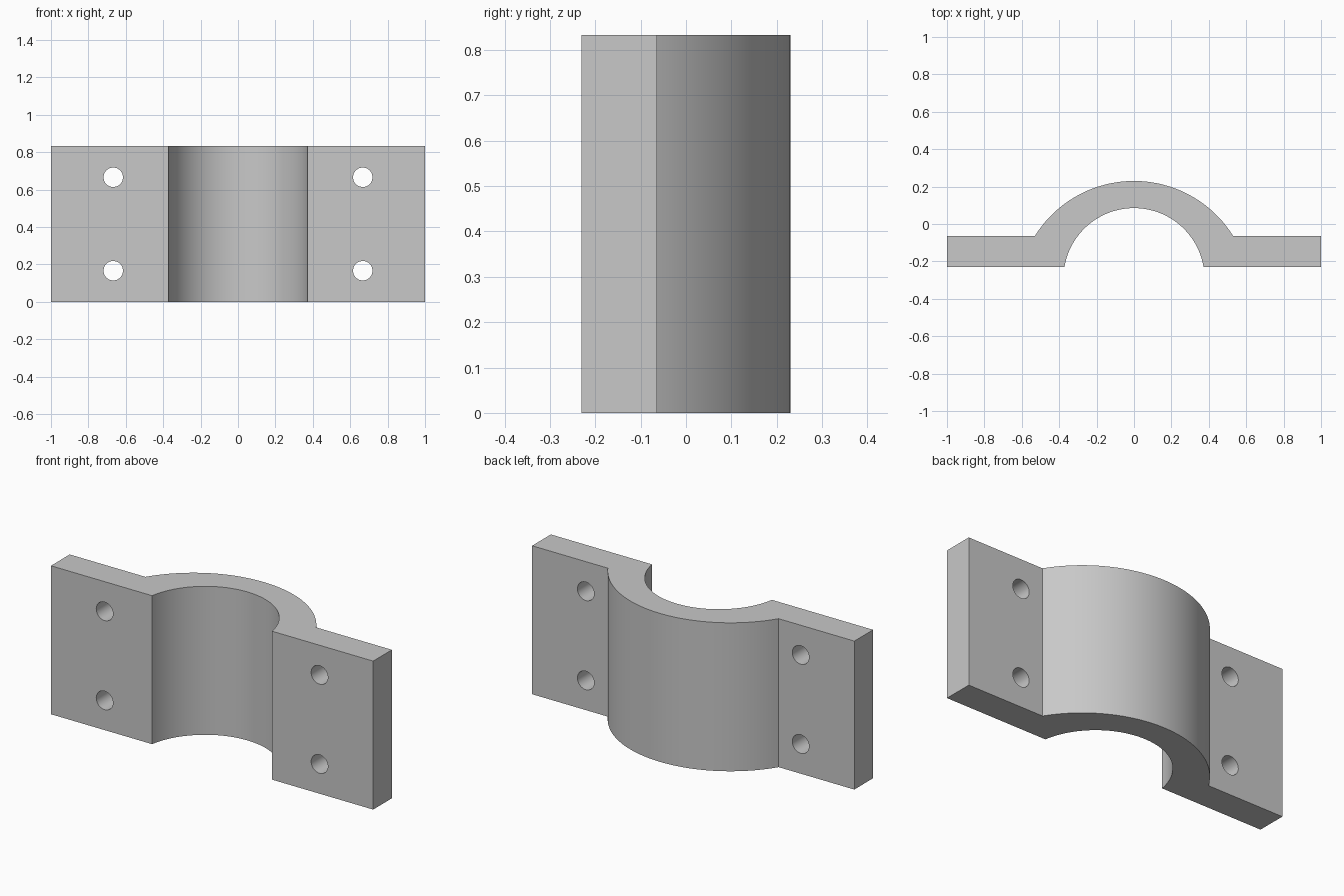
import bpy, bmesh
from math import asin, sin, cos, radians
from mathutils import Matrix, Vector

cube = bpy.data.objects.get("Cube")
if cube:
    bpy.data.objects.remove(cube, do_unlink=True)

HEIGHT = 0.833
FRONT, FLANGE_BACK = -0.23, -0.064
HOLE_X, HOLE_R = 0.667, 0.052

steel = bpy.data.materials.new("light_grey_metal")
steel.use_nodes = True
grey = (0.58, 0.58, 0.58, 1)
steel.diffuse_color = grey
steel.node_tree.nodes["Principled BSDF"].inputs["Base Color"].default_value = grey


def arc(half_width, base, apex, steps=64):
    """Arch from -x to +x through the given apex."""
    rise = apex - base
    r = (half_width ** 2 + rise ** 2) / (2 * rise)
    end = asin(half_width / r)
    angles = [end * (2 * i / steps - 1) for i in range(steps + 1)]
    return [(r * sin(a), apex - r + r * cos(a)) for a in angles]


def make_object(name, bm):
    bmesh.ops.recalc_face_normals(bm, faces=bm.faces)
    mesh = bpy.data.meshes.new(name)
    bm.to_mesh(mesh)
    bm.free()
    mesh.materials.append(steel)
    obj = bpy.data.objects.new(name, mesh)
    bpy.context.collection.objects.link(obj)
    return obj


# Clamp half: arched saddle and two flanges as one extruded profile
inner = arc(0.372, FRONT, 0.085)
outer = arc(0.53, FLANGE_BACK, 0.23)
profile = ([(-1, FRONT)] + inner + [(1, FRONT), (1, FLANGE_BACK)]
           + outer[::-1] + [(-1, FLANGE_BACK)])
bm = bmesh.new()
base = bm.faces.new([bm.verts.new((x, y, 0)) for x, y in profile])
top = bmesh.ops.extrude_face_region(bm, geom=[base])["geom"]
bmesh.ops.translate(bm, vec=Vector((0, 0, HEIGHT)),
                    verts=[v for v in top if isinstance(v, bmesh.types.BMVert)])
clamp = make_object("clamp_half", bm)

# Four bolt holes through the flanges
bm = bmesh.new()
for x in (-HOLE_X, HOLE_X):
    for z in (HEIGHT * 0.2, HEIGHT * 0.8):
        place = Matrix.Translation((x, -0.147, z)) @ Matrix.Rotation(radians(90), 4, "X")
        bmesh.ops.create_cone(bm, cap_ends=True, segments=40, radius1=HOLE_R,
                              radius2=HOLE_R, depth=0.4, matrix=place)
cutter = make_object("bolt_hole_cutter", bm)
cutter.hide_render = True

cut = clamp.modifiers.new("bolt_holes", "BOOLEAN")
cut.operation = "DIFFERENCE"
cut.solver = "EXACT"
cut.object = cutter

# Apply the cut, then smooth the curved walls
bpy.ops.object.select_all(action="DESELECT")
clamp.select_set(True)
bpy.context.view_layer.objects.active = clamp
bpy.ops.object.modifier_apply(modifier=cut.name)
bpy.data.objects.remove(cutter, do_unlink=True)
bpy.ops.object.shade_smooth_by_angle(angle=radians(30))
